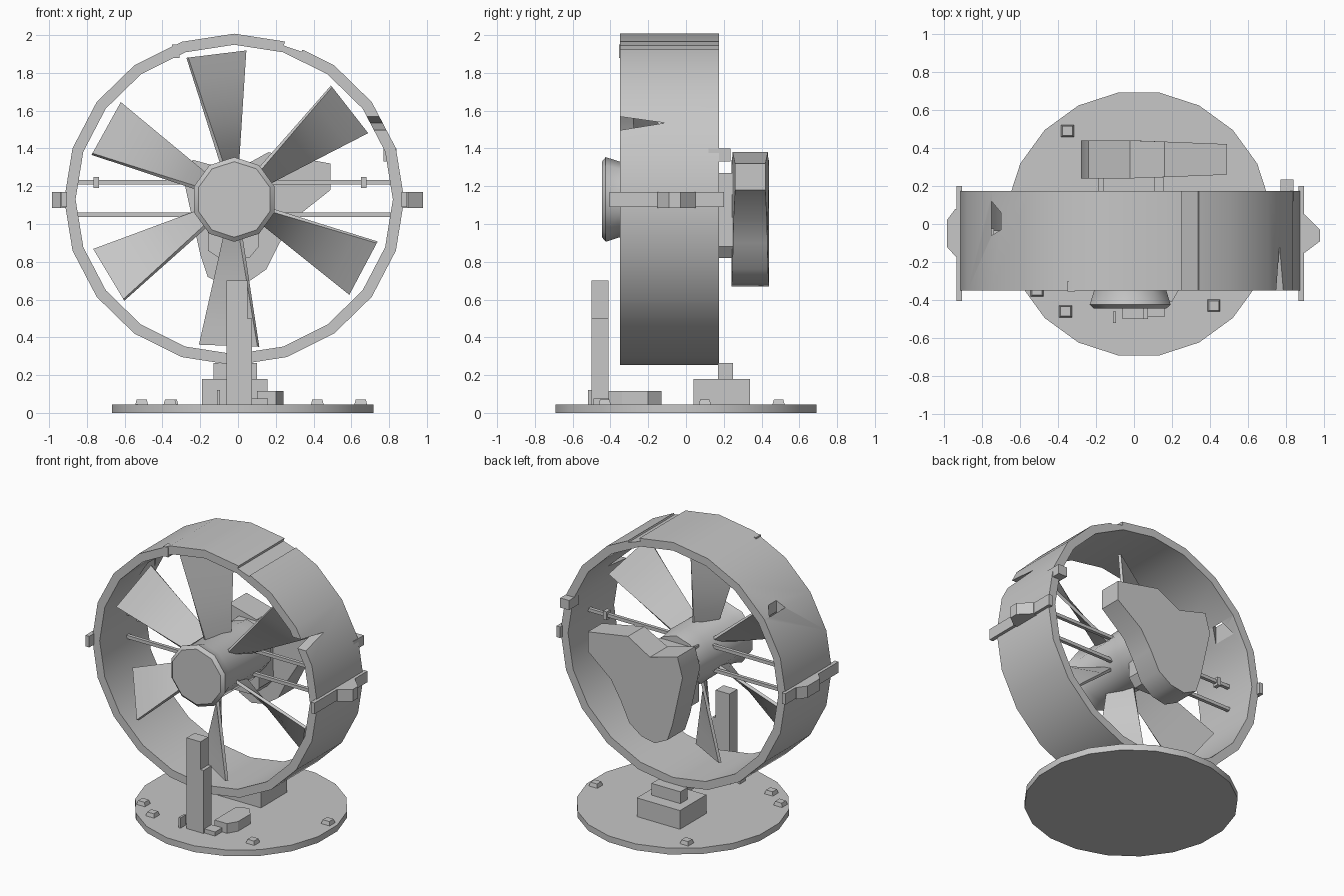
import bpy, bmesh
from math import sin, cos, pi, radians
from mathutils import Vector, Matrix

cube = bpy.data.objects.get("Cube")
if cube:
    bpy.data.objects.remove(cube, do_unlink=True)

GREY = (0.57, 0.57, 0.57, 1)
grey = bpy.data.materials.new("plain_grey")
grey.use_nodes = True
grey.diffuse_color = GREY
grey.node_tree.nodes["Principled BSDF"].inputs["Base Color"].default_value = GREY

CX, CZ = -0.02, 1.13  # fan axis


def finish(name, bm, smooth=False):
    bmesh.ops.recalc_face_normals(bm, faces=bm.faces)
    mesh = bpy.data.meshes.new(name)
    bm.to_mesh(mesh)
    bm.free()
    mesh.materials.append(grey)
    ob = bpy.data.objects.new(name, mesh)
    bpy.context.collection.objects.link(ob)
    if smooth:
        bpy.ops.object.select_all(action='DESELECT')
        ob.select_set(True)
        bpy.context.view_layer.objects.active = ob
        bpy.ops.object.shade_smooth_by_angle(angle=radians(37))
    return ob


def box(name, x, y, z, turn=0.0, taper=1.0):
    """Box from (min, max) pairs; turn spins it about y, taper shrinks its top."""
    bm = bmesh.new()
    bmesh.ops.create_cube(bm, size=1)
    for v in bm.verts:
        if v.co.z > 0:
            v.co.x *= taper
            v.co.y *= taper
    size = Vector((x[1] - x[0], y[1] - y[0], z[1] - z[0]))
    mid = Vector((x[1] + x[0], y[1] + y[0], z[1] + z[0])) / 2
    bm.transform(Matrix.Translation(mid) @ Matrix.Rotation(turn, 4, 'Y') @ Matrix.Diagonal(size).to_4x4())
    return finish(name, bm)


PLACE = {'X': lambda p, t: (t, p[0], p[1]),
         'Y': lambda p, t: (p[0], t, p[1]),
         'Z': lambda p, t: (p[0], p[1], t)}


def prism(name, outline, lo, hi, axis='Y', smooth=False):
    """Extrude a flat outline along an axis."""
    bm = bmesh.new()
    a, b = [[bm.verts.new(PLACE[axis](p, t)) for p in outline] for t in (lo, hi)]
    bm.faces.new(a)
    bm.faces.new(b)
    n = len(outline)
    for i in range(n):
        j = (i + 1) % n
        bm.faces.new((a[i], a[j], b[j], b[i]))
    return finish(name, bm, smooth)


def lathe(name, profile, sides, closed=False, zscale=1.0):
    """Turn a (radius, y) profile about the fan axis."""
    bm = bmesh.new()
    rings = []
    for r, y in profile:
        angles = [pi / 2 + 2 * pi * k / sides for k in range(sides)]
        rings.append([bm.verts.new((CX + r * cos(t), y, CZ + r * sin(t) * zscale)) for t in angles])
    pairs = list(zip(rings, rings[1:]))
    if closed:
        pairs.append((rings[-1], rings[0]))
    else:
        bm.faces.new(rings[0])
        bm.faces.new(rings[-1])
    for a, b in pairs:
        for k in range(sides):
            j = (k + 1) % sides
            bm.faces.new((a[k], a[j], b[j], b[k]))
    return finish(name, bm, smooth=True)


def cut(ob, cutter):
    cutter.hide_render = True
    mod = ob.modifiers.new("cut", 'BOOLEAN')
    mod.operation = 'DIFFERENCE'
    mod.solver = 'EXACT'
    mod.object = cutter
    bpy.context.view_layer.objects.active = ob
    bpy.ops.object.modifier_apply(modifier=mod.name)
    bpy.data.objects.remove(cutter, do_unlink=True)


# Round base plate with small studs
prism("base_plate", [(0.025 + 0.7 * cos(pi * (k + 0.5) / 10), 0.7 * sin(pi * (k + 0.5) / 10))
                     for k in range(20)], 0, 0.045, 'Z', smooth=True)
for x, y in [(-.35, .49), (-.36, -.46), (.42, -.43), (.65, .1), (-.51, -.35)]:
    box("base_stud", (x - .035, x + .035), (y - .033, y + .033), (.04, .072), taper=0.75)
box("base_pin", (-.11, -.095), (-.52, -.46), (.04, .12))

# Front pillar and its low plate
box("front_pillar", (-.06, .05), (-.5, -.41), (.04, .7))
box("pillar_step", (.04, .075), (-.5, -.41), (.04, .5))
box("pillar_foot", (.05, .16), (-.49, -.41), (.04, .075))
prism("low_plate", [(.1, -.41), (.2, -.41), (.24, -.34), (.24, -.2), (.18, -.13), (.1, -.16)],
      .04, .115, 'Z')

# Rear foot carrying the ring
box("rear_foot", (-.19, .155), (.04, .34), (.04, .18))
box("rear_foot_top", (-.13, .1), (.17, .25), (.17, .265))

# Outer ring with groove, wedge notch and window
ring = lathe("outer_ring", [(.9, -.35), (.9, .175), (.84, .175), (.84, -.35)], 20, True, .975)
cut(ring, box("groove_cutter", (.26, .36), (-.5, .5), (1.925, 2.05), turn=radians(19)))
cut(ring, prism("notch_cutter", [(-.36, 1.495), (-.36, 1.57), (-.11, 1.535)], .6, 1, 'X'))
cut(ring, prism("window_cutter", [(-.75, -.06), (-.75, .12), (-.7, .06), (-.7, -.03)], 1.5, 1.75, 'Z'))
box("ring_top_clip", (-.35, -.31), (-.355, -.3), (1.88, 1.95))
box("ring_rear_clip", (.77, .84), (.12, .235), (1.33, 1.4))

# Side bars and brackets
for side in (-1, 1):
    edge = CX + side * .9
    box("side_bar", (edge - .015, edge + .015), (-.405, .2), (1.09, 1.17))
prism("left_bracket", [(.87, -.15), (.9, -.15), (.98, -.09), (.98, -.03), (.9, .05), (.87, .05)],
      1.085, 1.17, 'Z')
prism("right_bracket", [(-.91, -.17), (-.94, -.17), (-.985, -.12), (-.985, .02), (-.94, .08), (-.91, .08)],
      1.085, 1.17, 'Z')

# Horizontal struts with clips
for z in (1.05, 1.22):
    for x in ((-.87, -.15), (.12, .83)):
        box("strut", x, (-.06, -.035), (z - .012, z + .012))
for x in (-.75, .665):
    box("strut_clip", (x - .014, x + .014), (-.07, -.025), (1.19, 1.25))

# Hub and the mount behind it
lathe("hub", [(.2, -.445), (.224, -.425), (.2, -.35), (.205, .02), (.19, .14)], 10)
prism("motor_mount", [(-.16, .86), (-.1, .82), (.06, .82), (.11, .88), (.11, 1.27), (-.16, 1.27)],
      .08, .25)

# Twisted fan blades: narrow steep root, wide flatter tip
for angle in (38, 97, 151, 211, 268, 332):
    bm = bmesh.new()
    out = radians(angle)
    radial = Vector((cos(out), 0, sin(out)))
    clockwise = Vector((sin(out), 0, -cos(out)))
    loops = []
    for i in range(6):
        t = i / 5
        r = .16 + .615 * t
        half, depth = .035 + .12 * t, .09
        centre = Vector((CX, -.17 - .02 * t, CZ)) + radial * r
        chord = clockwise * half + Vector((0, depth, 0))
        thick = radial.cross(chord).normalized() * .01
        loops.append([bm.verts.new(centre + chord * a + thick * b)
                      for a, b in ((-1, -1), (1, -1), (1, 1), (-1, 1))])
    bm.faces.new(loops[0])
    bm.faces.new(loops[-1])
    for a, b in zip(loops, loops[1:]):
        for i in range(4):
            j = (i + 1) % 4
            bm.faces.new((a[i], a[j], b[j], b[i]))
    finish("fan_blade", bm, smooth=True)

# Bean-shaped rear housing, thinner towards its tip
housing = prism("rear_housing", [(.49, 1.32), (.49, 1.18), (.3, 1.03), (.22, .9), (.15, .76), (.05, .69),
                                 (-.06, .67), (-.16, .72), (-.2, .84), (-.28, 1.2), (-.24, 1.34),
                                 (-.02, 1.28), (.16, 1.38)], .24, .44, smooth=True)
for v in housing.data.vertices:
    v.co.y += (.34 - v.co.y) * max(0, v.co.x) * .4
